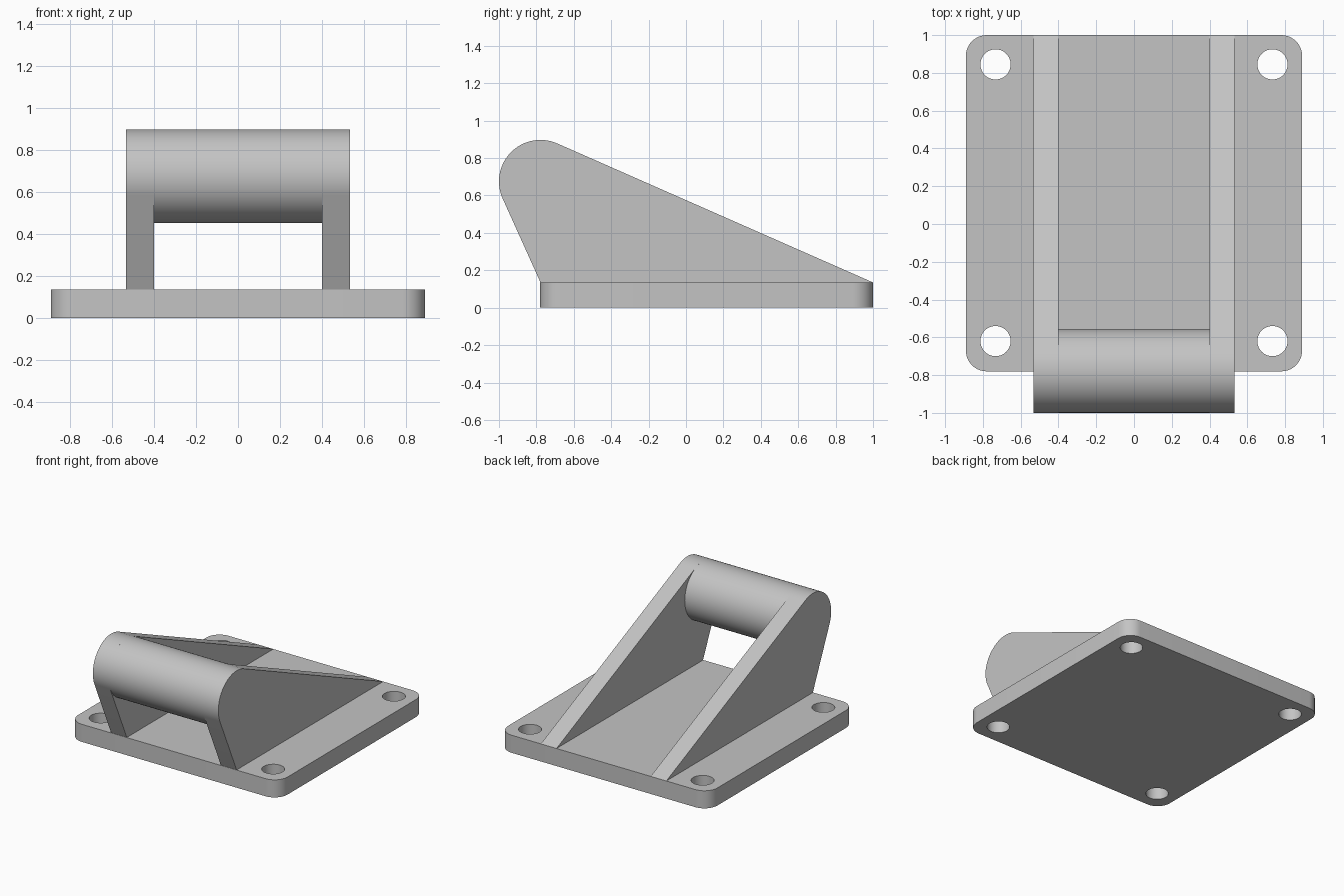
import bpy, bmesh
from math import sin, cos, asin, atan2, hypot, pi, radians
from mathutils import Vector

if "Cube" in bpy.data.objects:
    bpy.data.objects.remove(bpy.data.objects["Cube"])

# Main sizes
HALF_W, FRONT, BACK, THICK = 0.89, -0.78, 1.0, 0.135
ARM_IN, ARM_OUT = 0.4, 0.533
BAR_Y, BAR_Z, BAR_R = -0.778, 0.675, 0.222

grey = bpy.data.materials.new("plain grey")
grey.use_nodes = True
colour = (0.55, 0.55, 0.55, 1)
grey.diffuse_color = colour
grey.node_tree.nodes["Principled BSDF"].inputs["Base Color"].default_value = colour


def arc(cx, cy, r, start, end, steps):
    """Points along an arc, both ends included."""
    angles = [start + (end - start) * i / steps for i in range(steps + 1)]
    return [(cx + r * cos(a), cy + r * sin(a)) for a in angles]


def prism(name, outline, low, high, place):
    """Extrude a 2D outline; place(u, v, w) maps it into space."""
    bm = bmesh.new()
    face = bm.faces.new([bm.verts.new(place(u, v, low)) for u, v in outline])
    grown = bmesh.ops.extrude_face_region(bm, geom=[face])["geom"]
    shift = Vector(place(0, 0, high)) - Vector(place(0, 0, low))
    bmesh.ops.translate(bm, vec=shift,
                        verts=[g for g in grown if isinstance(g, bmesh.types.BMVert)])
    bmesh.ops.recalc_face_normals(bm, faces=bm.faces)
    mesh = bpy.data.meshes.new(name)
    bm.to_mesh(mesh)
    bm.free()
    mesh.materials.append(grey)
    obj = bpy.data.objects.new(name, mesh)
    bpy.context.collection.objects.link(obj)
    return obj


def select(obj):
    bpy.ops.object.select_all(action="DESELECT")
    obj.select_set(True)
    bpy.context.view_layer.objects.active = obj


def upright(u, v, w):
    return (u, v, w)


def sideways(u, v, w):
    return (w, u, v)


# Base plate with rounded corners
R = 0.11
outline = []
for i, (x, y) in enumerate([(HALF_W - R, BACK - R), (R - HALF_W, BACK - R),
                            (R - HALF_W, FRONT + R), (HALF_W - R, FRONT + R)]):
    outline += arc(x, y, R, i * pi / 2, (i + 1) * pi / 2, 10)
base = prism("base_plate", outline, 0, THICK, upright)

# Four bolt holes
for x in (-0.733, 0.733):
    for y in (-0.62, 0.845):
        cutter = prism("hole_cutter", arc(x, y, 0.08, 0, 2 * pi, 40)[:-1],
                       -0.1, THICK + 0.1, upright)
        cutter.hide_render = True
        cut = base.modifiers.new("bolt_hole", "BOOLEAN")
        cut.object, cut.operation, cut.solver = cutter, "DIFFERENCE", "EXACT"
        select(base)
        bpy.ops.object.modifier_apply(modifier=cut.name)
        bpy.data.objects.remove(cutter)

# Side arms: straight edges running tangent into the rounded end
dy, dz = BACK - BAR_Y, BAR_Z - THICK
back_angle = pi / 2 - atan2(dz, dy) - asin(BAR_R / hypot(dy, dz))
front_angle = pi + asin(BAR_R / dz)
profile = [(BAR_Y, THICK), (BACK, THICK)]
profile += arc(BAR_Y, BAR_Z, BAR_R, back_angle, front_angle, 36)
arms = [prism("left_arm", profile, ARM_IN, ARM_OUT, sideways),
        prism("right_arm", profile, -ARM_OUT, -ARM_IN, sideways)]

# Cross bar between the arms
bar = prism("cross_bar", arc(BAR_Y, BAR_Z, BAR_R, 0, 2 * pi, 72)[:-1],
            -ARM_IN, ARM_IN, sideways)

for obj in [base, bar] + arms:
    select(obj)
    bpy.ops.object.shade_smooth_by_angle(angle=radians(20))
